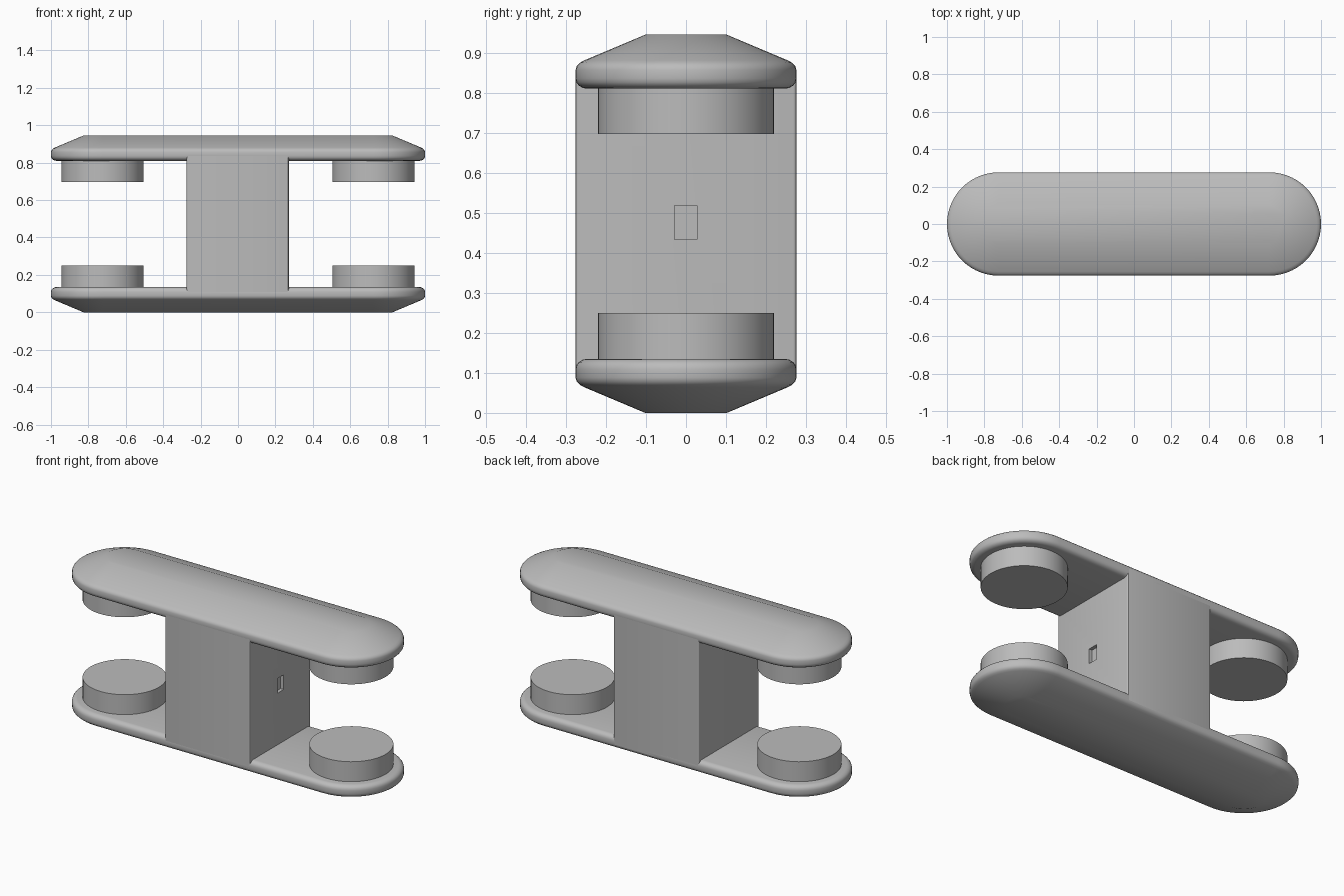
import bpy, bmesh, math

cube = bpy.data.objects.get("Cube")
if cube:
    bpy.data.objects.remove(cube, do_unlink=True)

HEIGHT = 0.945       # full height
END_X = 0.724        # centre of the rounded plate ends and of the discs

grey = bpy.data.materials.new("mid_grey")
grey.use_nodes = True
COLOUR = (0.5, 0.5, 0.5, 1)
grey.diffuse_color = COLOUR
grey.node_tree.nodes["Principled BSDF"].inputs["Base Color"].default_value = COLOUR


def finish(bm, name, smooth=True):
    """Turn a bmesh into a named, shaded object."""
    bmesh.ops.recalc_face_normals(bm, faces=bm.faces)
    mesh = bpy.data.meshes.new(name)
    bm.to_mesh(mesh)
    bm.free()
    mesh.materials.append(grey)
    ob = bpy.data.objects.new(name, mesh)
    bpy.context.collection.objects.link(ob)
    if smooth:
        shade(ob)
    return ob


def shade(ob):
    bpy.ops.object.select_all(action='DESELECT')
    ob.select_set(True)
    bpy.context.view_layer.objects.active = ob
    bpy.ops.object.shade_smooth_by_angle(angle=math.radians(30))


def stadium_ring(bm, r, z, steps=28):
    """Loop of vertices: two half circles joined by straight sides."""
    ring = []
    for side in (1, -1):
        for i in range(steps + 1):
            a = math.pi * i / steps - math.pi / 2
            ring.append(bm.verts.new((side * (END_X + r * math.cos(a)),
                                      side * r * math.sin(a), z)))
    return ring


# Edge section of a plate: (radius, height), inner flat face to outer flat face
PROFILE = [(0.248, 0.810), (0.258, 0.812), (0.268, 0.818), (0.274, 0.826),
           (0.276, 0.836), (0.276, 0.857), (0.273, 0.867), (0.265, 0.875),
           (0.254, 0.881), (0.102, HEIGHT)]


def plate(name, flip):
    bm = bmesh.new()
    rings = [stadium_ring(bm, r, HEIGHT - z if flip else z) for r, z in PROFILE]
    for lower, upper in zip(rings, rings[1:]):
        n = len(lower)
        for i in range(n):
            j = (i + 1) % n
            bm.faces.new((lower[i], lower[j], upper[j], upper[i]))
    bm.faces.new(rings[0])
    bm.faces.new(rings[-1])
    finish(bm, name)


def box(name, lo, hi, smooth=False):
    bm = bmesh.new()
    bmesh.ops.create_cube(bm, size=1)
    for v in bm.verts:
        v.co = [(a + b) / 2 + c * (b - a) for a, b, c in zip(lo, hi, v.co)]
    return bm


def disc(name, x, z0, z1):
    bm = bmesh.new()
    bmesh.ops.create_cone(bm, cap_ends=True, segments=64, radius1=0.22,
                          radius2=0.22, depth=z1 - z0)
    bmesh.ops.translate(bm, verts=bm.verts, vec=(x, 0, (z0 + z1) / 2))
    finish(bm, name)


# Rounded end plates
plate("top_plate", False)
plate("bottom_plate", True)

# Four discs on the inner faces of the plates
for side, x in (("left", END_X), ("right", -END_X)):
    disc("upper_disc_" + side, x, 0.697, 0.815)
    disc("lower_disc_" + side, x, 0.130, 0.250)

# Central column with softened vertical edges
bm = box("column", (-0.275, -0.276, 0.088), (0.272, 0.276, 0.857))
upright = [e for e in bm.edges
           if abs(e.verts[0].co.z - e.verts[1].co.z) > 0.1]
bmesh.ops.bevel(bm, geom=upright, offset=0.008, segments=3, profile=0.5,
                affect='EDGES')
column = finish(bm, "column", False)

# Small rectangular slot sunk into one side of the column
cutter = finish(box("slot_cutter", (0.252, -0.029, 0.433), (0.30, 0.028, 0.518)),
                "slot_cutter", False)
cutter.hide_render = True
mod = column.modifiers.new("slot", 'BOOLEAN')
mod.operation = 'DIFFERENCE'
mod.solver = 'EXACT'
mod.object = cutter
bpy.context.view_layer.objects.active = column
bpy.ops.object.modifier_apply(modifier=mod.name)
bpy.data.objects.remove(cutter, do_unlink=True)
shade(column)
